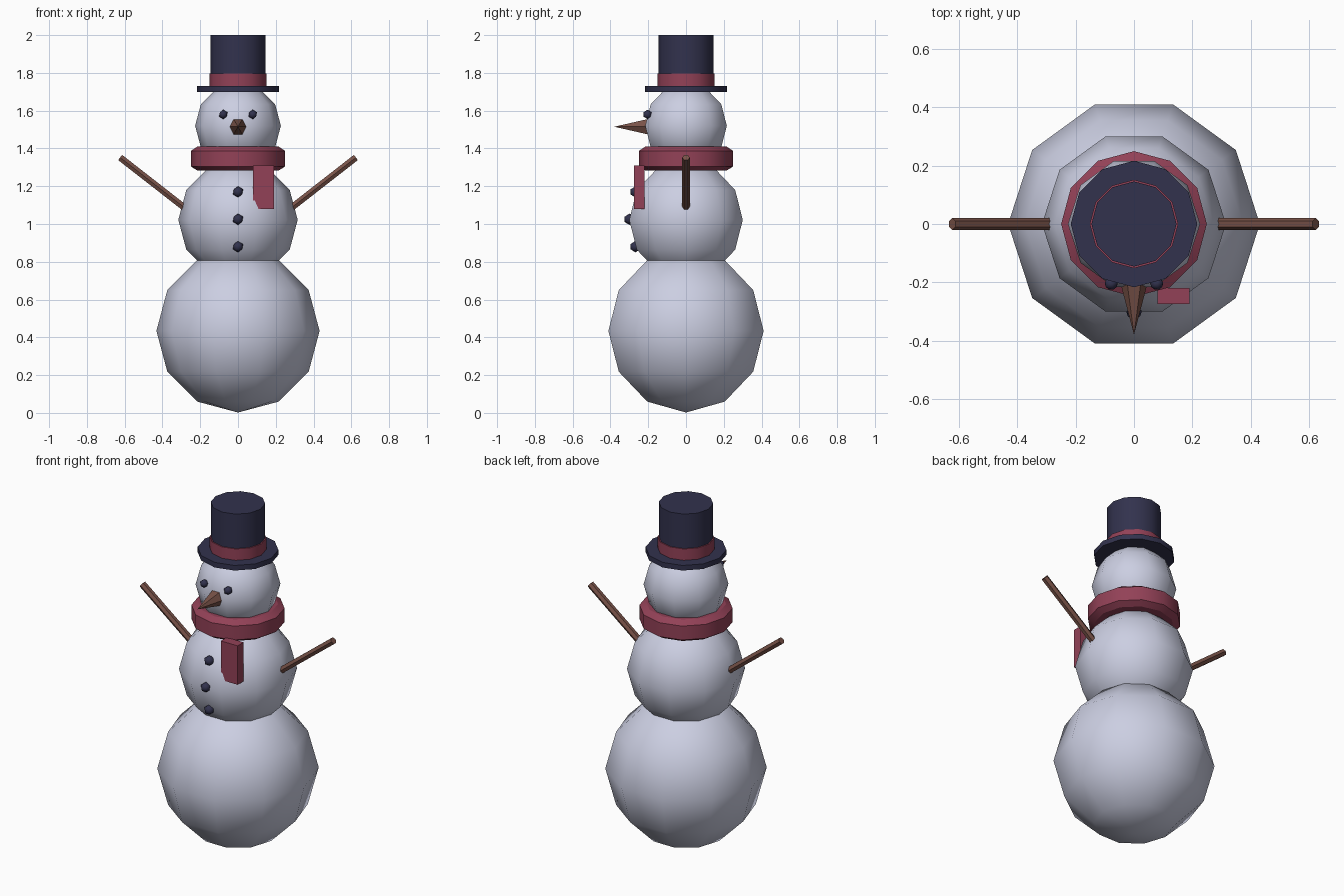
import bpy, bmesh, math
from mathutils import Matrix, Vector

if "Cube" in bpy.data.objects:
    bpy.data.objects.remove(bpy.data.objects["Cube"])


def material(name, rgb):
    m = bpy.data.materials.new(name)
    m.diffuse_color = (*rgb, 1)
    m.use_nodes = True
    m.node_tree.nodes["Principled BSDF"].inputs["Base Color"].default_value = m.diffuse_color
    return m


SNOW = material("snow_white", (0.60, 0.62, 0.76))
NAVY = material("dark_navy", (0.032, 0.032, 0.075))
RED = material("scarf_red", (0.29, 0.053, 0.095))
BROWN = material("bark_brown", (0.19, 0.085, 0.065))


def finish(name, bm, mat, smooth_angle):
    bmesh.ops.recalc_face_normals(bm, faces=bm.faces)
    me = bpy.data.meshes.new(name)
    bm.to_mesh(me)
    bm.free()
    me.materials.append(mat)
    ob = bpy.data.objects.new(name, me)
    bpy.context.collection.objects.link(ob)
    if smooth_angle:
        bpy.ops.object.select_all(action='DESELECT')
        ob.select_set(True)
        bpy.context.view_layer.objects.active = ob
        bpy.ops.object.shade_smooth_by_angle(angle=math.radians(smooth_angle))
    return ob


def lathe(name, profile, sides, mat, smooth_angle):
    """Revolve (radius, z) points about z, with one corner on +x."""
    bm = bmesh.new()
    rings = []
    for r, z in profile:
        if r < 1e-5:
            rings.append([bm.verts.new((0, 0, z))] * sides)
        else:
            rings.append([bm.verts.new((r * math.cos(a), r * math.sin(a), z))
                          for a in (2 * math.pi * i / sides for i in range(sides))])
    for lo, hi in zip(rings, rings[1:]):
        for i in range(sides):
            j = (i + 1) % sides
            bm.faces.new(list(dict.fromkeys((lo[i], lo[j], hi[j], hi[i]))))
    for ring, (r, _) in ((rings[0], profile[0]), (rings[-1], profile[-1])):
        if r > 1e-5:
            bm.faces.new(ring)
    return finish(name, bm, mat, smooth_angle)


def rod(name, start, end, r1, r2, mat, smooth_angle):
    """Six-sided rod or cone between two points."""
    start, end = Vector(start), Vector(end)
    d = end - start
    mtx = (Matrix.Translation((start + end) / 2)
           @ d.to_track_quat('Z', 'Y').to_matrix().to_4x4())
    bm = bmesh.new()
    bmesh.ops.create_cone(bm, cap_ends=True, segments=6, radius1=r1, radius2=r2,
                          depth=d.length, matrix=mtx @ Matrix.Rotation(math.pi / 6, 4, 'Z'))
    return finish(name, bm, mat, smooth_angle)


def pebble(name, loc, r):
    bm = bmesh.new()
    bmesh.ops.create_icosphere(bm, subdivisions=1, radius=r, matrix=Matrix.Translation(loc))
    return finish(name, bm, NAVY, 60)


# Three stacked snowballs
for name, r, z in (("lower_ball", 0.432, 0.434), ("middle_ball", 0.316, 1.022),
                   ("head", 0.227, 1.52)):
    lathe(name, [(r * math.cos(math.radians(a)), z + r * math.sin(math.radians(a)))
                 for a in range(-90, 91, 30)], 10, SNOW, 60)

# Top hat: brim, band and crown
lathe("hat_brim", [(0.217, 1.70), (0.217, 1.73)], 12, NAVY, 40)
lathe("hat_band", [(0.152, 1.73), (0.152, 1.797)], 12, RED, 40)
lathe("hat_crown", [(0.146, 1.73), (0.146, 2.0)], 12, NAVY, 40)

# Scarf wrap with chamfered rims, and its hanging tail
lathe("scarf_wrap", [(0.215, 1.283), (0.25, 1.305), (0.25, 1.387), (0.215, 1.41)],
      12, RED, 31)
bm = bmesh.new()
bmesh.ops.create_cube(bm, size=1, matrix=Matrix.Translation((0.135, -0.247, 1.195))
                      @ Matrix.Diagonal((0.11, 0.055, 0.23, 1)))
finish("scarf_tail", bm, RED, 0)

# Nose
rod("nose", (0, -0.19, 1.515), (0, -0.38, 1.515), 0.05, 0, BROWN, 0)

# Eyes and stick arms on both sides
for s, side in ((-1, "left"), (1, "right")):
    pebble(side + "_eye", (s * 0.078, -0.204, 1.58), 0.025)
    rod(side + "_arm", (s * 0.23, 0, 1.045), (s * 0.624, 0, 1.352), 0.02, 0.02, BROWN, 0)

# Buttons
for i, (y, z) in enumerate(((-0.268, 0.88), (-0.30, 1.025), (-0.268, 1.17))):
    pebble("button_%d" % (i + 1), (0, y, z), 0.03)
